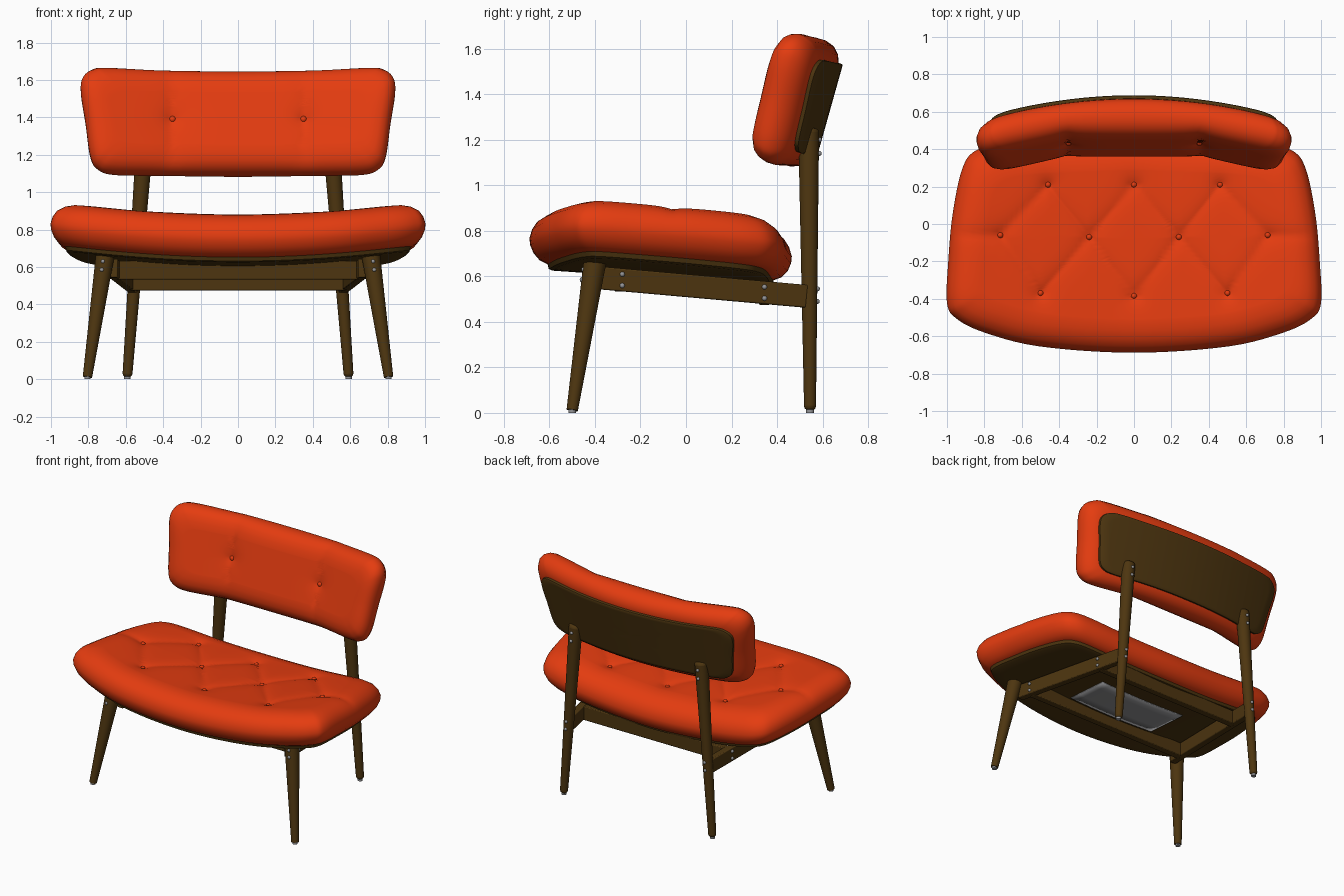
import bpy, bmesh, math
from mathutils import Vector

if "Cube" in bpy.data.objects:
    bpy.data.objects.remove(bpy.data.objects["Cube"])


def material(name, rgb):
    m = bpy.data.materials.new(name)
    m.diffuse_color = (*rgb, 1)
    m.use_nodes = True
    m.node_tree.nodes["Principled BSDF"].inputs["Base Color"].default_value = m.diffuse_color
    return m


ORANGE = material("orange_fabric", (0.78, 0.045, 0.005))
WOOD = material("dark_wood", (0.075, 0.036, 0.005))
METAL = material("grey_metal", (0.30, 0.30, 0.31))


def add(name, bm, mat):
    bmesh.ops.recalc_face_normals(bm, faces=bm.faces)
    me = bpy.data.meshes.new(name)
    bm.to_mesh(me)
    bm.free()
    me.materials.append(mat)
    ob = bpy.data.objects.new(name, me)
    bpy.context.collection.objects.link(ob)
    return ob


def smooth_outline(half, steps=10):
    """Mirror a half outline in x and round it with a closed Catmull-Rom curve."""
    pts = [Vector(p) for p in half]
    pts += [Vector((-p.x, p.y)) for p in reversed(pts[1:-1])]
    out, n = [], len(pts)
    for i in range(n):
        a, b, c, d = (pts[(i + k) % n] for k in (-1, 0, 1, 2))
        for s in range(steps):
            t = s / steps
            out.append(0.5 * (2 * b + (c - a) * t + (2 * a - 5 * b + 4 * c - d) * t * t
                              + (3 * b - a - 3 * c + d) * t ** 3))
    return out


def pillow(name, half, rings, place, mat, inner=40):
    """Loft inset copies of an outline; rings are (inset, height) pairs."""
    line = smooth_outline(half)
    cy = (half[0][1] + half[-1][1]) / 2
    hx, hy = max(p[0] for p in half), abs(half[-1][1] - half[0][1]) / 2
    levels = [(rings[0][0], k / 12, rings[0][1]) for k in range(12)]
    levels += [(i, 1, h) for i, h in rings]
    levels += [(rings[-1][0], 1 - k / inner, rings[-1][1]) for k in range(1, inner + 1)]
    bm = bmesh.new()
    loops = []
    for inset, s, h in levels:
        sx, sy = s * (1 - inset / hx), s * (1 - inset / hy)
        loops.append([bm.verts.new(place(p.x * sx, cy + (p.y - cy) * sy, h)) for p in line])
    n = len(line)
    for a, b in zip(loops, loops[1:]):
        for i in range(n):
            bm.faces.new((a[i], a[(i + 1) % n], b[(i + 1) % n], b[i]))
    bmesh.ops.remove_doubles(bm, verts=bm.verts, dist=1e-5)
    return add(name, bm, mat)


def limb(name, a, b, ra, rb, mat, bevel=0.0):
    """Tapered round bar from a to b."""
    a, b = Vector(a), Vector(b)
    bm = bmesh.new()
    bmesh.ops.create_cone(bm, cap_ends=True, segments=32, radius1=ra, radius2=rb, depth=(b - a).length)
    rot = (b - a).to_track_quat('Z', 'Y')
    for v in bm.verts:
        v.co = rot @ v.co + (a + b) / 2
    ob = add(name, bm, mat)
    if bevel:
        m = ob.modifiers.new("round", 'BEVEL')
        m.width, m.segments, m.limit_method = bevel, 3, 'ANGLE'
    return ob


def beam(name, a, b, thick, high):
    """Rectangular bar from a to b."""
    a, b = Vector(a), Vector(b)
    d = (b - a).normalized()
    side = d.cross(Vector((0, 0, 1))).normalized()
    up = side.cross(d)
    bm = bmesh.new()
    bmesh.ops.create_cube(bm, size=1)
    for v in bm.verts:
        x, y, z = v.co
        v.co = (a + b) / 2 + d * (x * (b - a).length) + side * (y * thick) + up * (z * high)
    ob = add(name, bm, WOOD)
    m = ob.modifiers.new("soften", 'BEVEL')
    m.width, m.segments = 0.006, 2
    return ob


def ball(name, at, r, mat):
    bm = bmesh.new()
    bmesh.ops.create_uvsphere(bm, u_segments=16, v_segments=10, radius=r)
    bmesh.ops.translate(bm, verts=bm.verts, vec=Vector(at))
    return add(name, bm, mat)


# Seat cushion with diamond tufting
T = 0.235
ROWS = [[(-0.46, 0.21), (0, 0.21), (0.46, 0.21)],
        [(-0.715, -0.06), (-0.24, -0.07), (0.24, -0.07), (0.715, -0.06)],
        [(-0.5, -0.37), (0, -0.385), (0.5, -0.37)]]
TUFTS = [Vector(p) for row in ROWS for p in row]
CREASES = [(Vector(p), Vector(q)) for r1, r2 in zip(ROWS, ROWS[1:])
           for p in r1 for q in r2 if abs(p[0] - q[0]) < 0.3]
CREASES += [(Vector((s * 0.715, -0.06)), Vector((s * 0.95, -0.06))) for s in (-1, 1)]


def seg_dist(p, a, b):
    t = max(0, min(1, (p - a).dot(b - a) / (b - a).length_squared))
    return (p - a - (b - a) * t).length


def seat_place(x, y, h):
    w = max(0, (h / T - 0.7) / 0.3)
    dent = 0
    if w:
        p = Vector((x, y))
        dent = 0.014 * math.exp(-min(seg_dist(p, a, b) for a, b in CREASES) / 0.04)
        dent += 0.02 * math.exp(-min((p - c).length for c in TUFTS) / 0.04)
    return Vector((x, y, 0.61 - 0.07 * y + 0.085 * x * x + h - dent * w))


SEAT = [(0, -0.688), (0.5, -0.655), (0.8, -0.58), (0.95, -0.505), (1.0, -0.42), (0.993, -0.2),
        (0.97, 0.05), (0.92, 0.29), (0.85, 0.39), (0.7, 0.43), (0.4, 0.45), (0, 0.465)]
pillow("seat_cushion", SEAT, [(0.08, 0), (0.045, 0.015), (0.018, 0.045), (0.003, 0.08), (0, 0.11),
       (0.012, 0.15), (0.035, 0.185), (0.075, 0.213), (0.12, 0.229), (0.17, T)], seat_place, ORANGE)
pillow("seat_board", SEAT, [(0.1, -0.026), (0.085, -0.02), (0.078, 0.006)], seat_place, WOOD, 8)
for i, c in enumerate(TUFTS):
    ball(f"seat_button_{i + 1}", seat_place(c.x, c.y, T) + Vector((0, 0, 0.004)), 0.016, ORANGE)

# Grey plate under the seat
bm = bmesh.new()
bmesh.ops.create_grid(bm, x_segments=12, y_segments=4, size=1)
for v in bm.verts:
    v.co = seat_place(v.co.x * 0.35, -0.075 + v.co.y * 0.165, -0.029)
plate = add("underside_plate", bm, METAL)
plate.modifiers.new("thickness", 'SOLIDIFY').thickness = 0.006

# Backrest: curved, leaning cushion on a thin board
BT = 0.215


def back_place(x, v, h):
    q = max(0, min(1, h / BT))
    drop = (1 - q) * 0.19 * x * x + q * 0.23 * max(0, abs(x) - 0.37)
    w = max(0, (q - 0.7) / 0.3)
    dx = abs(abs(x) - 0.35)
    h -= w * (0.022 * math.exp(-math.hypot(dx, v) / 0.045) + 0.008 * math.exp(-dx / 0.04))
    return Vector((x, 0.615 + 0.27 * v - 0.963 * h - drop, 1.34 + 0.963 * v + 0.27 * h))


BACK = [(0, -0.29), (0.4, -0.285), (0.66, -0.28), (0.75, -0.25), (0.79, -0.18), (0.815, 0),
        (0.84, 0.17), (0.83, 0.25), (0.78, 0.295), (0.7, 0.305), (0.4, 0.29), (0, 0.285)]
pillow("backrest_cushion", BACK, [(0.08, 0), (0.045, 0.012), (0.015, 0.04), (0, 0.08), (0, 0.115),
       (0.01, 0.15), (0.03, 0.18), (0.06, 0.2), (0.1, 0.211), (0.14, BT)], back_place, ORANGE)
pillow("backrest_board", BACK, [(0.085, -0.02), (0.08, -0.016), (0.08, 0.006)], back_place, WOOD, 8)

# Legs, side rails, bolts and glides, left and right
for s, side in ((-1, "left"), (1, "right")):
    ball(f"backrest_button_{side}", back_place(s * 0.35, 0, BT), 0.018, ORANGE)
    limb(f"front_leg_{side}", (s * 0.805, -0.5, 0.012), (s * 0.71, -0.4, 0.665), 0.025, 0.05, WOOD)
    limb(f"back_leg_{side}", (s * 0.592, 0.545, 0.012), (s * 0.5, 0.539, 1.25), 0.026, 0.046, WOOD, 0.018)
    limb(f"front_glide_{side}", (s * 0.805, -0.5, 0), (s * 0.805, -0.5, 0.02), 0.017, 0.017, METAL)
    limb(f"back_glide_{side}", (s * 0.592, 0.545, 0), (s * 0.592, 0.545, 0.02), 0.017, 0.017, METAL)
    a, b = Vector((s * 0.668, -0.39, 0.594)), Vector((s * 0.562, 0.53, 0.512))
    beam(f"side_rail_{side}", a, b, 0.05, 0.1)
    bolts = [(s * 0.728, -0.456, 0.585), (s * 0.722, -0.449, 0.63)]
    bolts += [(s * (0.592 - 0.0745 * z), 0.545 + 0.025 + 0.0135 * z, z) for z in (0.49, 0.545, 1.14, 1.2)]
    for y in (-0.28, 0.345):
        p = a.lerp(b, (y + 0.39) / 0.92)
        bolts += [(p.x + s * 0.027, y, p.z + dz) for dz in (-0.025, 0.025)]
    for i, p in enumerate(bolts):
        ball(f"bolt_{side}_{i + 1}", p, 0.011, METAL)

# Cross bars between the side rails
beam("front_crossbar", (-0.65, -0.29, 0.583), (0.65, -0.29, 0.583), 0.05, 0.1)
beam("back_crossbar", (-0.58, 0.345, 0.525), (0.58, 0.345, 0.525), 0.05, 0.1)

# Smooth shading with sharp edges kept
for ob in bpy.context.collection.objects:
    ob.select_set(True)
    bpy.context.view_layer.objects.active = ob
bpy.ops.object.shade_smooth_by_angle(angle=math.radians(40))
